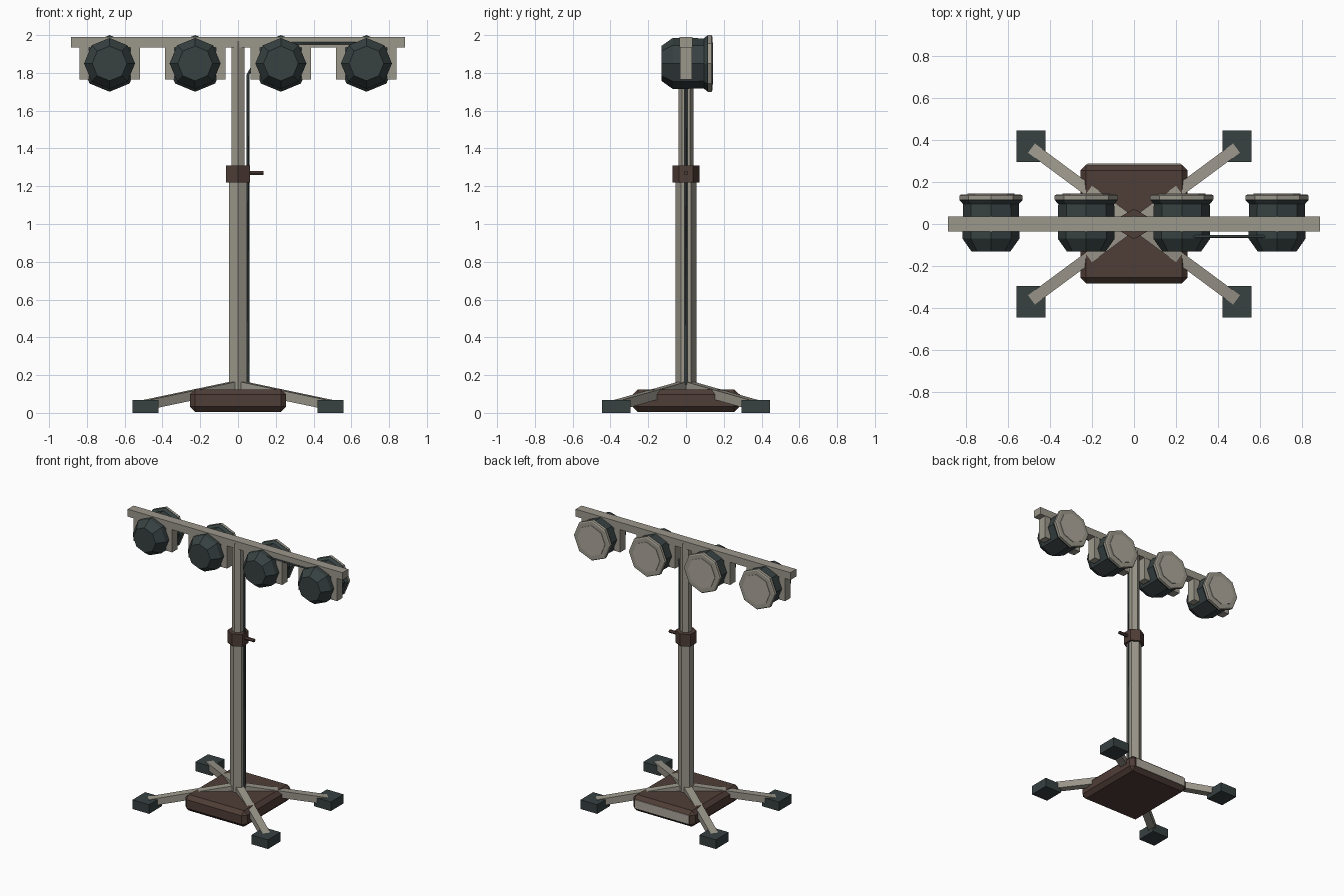
import bpy
import bmesh
from math import sin, cos, pi
from mathutils import Matrix, Vector

default = bpy.data.objects.get("Cube")
if default:
    bpy.data.objects.remove(default, do_unlink=True)


def make_material(name, rgb):
    mat = bpy.data.materials.new(name)
    mat.use_nodes = True
    colour = (*rgb, 1)
    mat.diffuse_color = colour
    mat.node_tree.nodes["Principled BSDF"].inputs["Base Color"].default_value = colour
    return mat


METAL = make_material("warm grey metal", (0.33, 0.31, 0.26))
GLASS = make_material("pale lens", (0.42, 0.39, 0.33))
DARK = make_material("dark slate", (0.038, 0.052, 0.053))
BROWN = make_material("dark brown", (0.078, 0.047, 0.038))


def finish(name, bm, mat):
    bmesh.ops.recalc_face_normals(bm, faces=bm.faces)
    mesh = bpy.data.meshes.new(name)
    bm.to_mesh(mesh)
    bm.free()
    mesh.materials.append(mat)
    obj = bpy.data.objects.new(name, mesh)
    bpy.context.collection.objects.link(obj)
    return obj


def box(name, centre, size, mat, rotation=Matrix(), bevel=0):
    bm = bmesh.new()
    matrix = Matrix.Translation(centre) @ rotation @ Matrix.Diagonal((*size, 1))
    bmesh.ops.create_cube(bm, size=1, matrix=matrix)
    if bevel:
        bmesh.ops.bevel(bm, geom=bm.edges[:], offset=bevel, segments=1, affect='EDGES')
    return finish(name, bm, mat)


def lathe(name, profile, sides, mat, matrix=Matrix()):
    """Faceted solid from (radius, height) rings along local z."""
    bm = bmesh.new()
    rings = []
    for r, h in profile:
        angles = [2 * pi * i / sides for i in range(sides)]
        rings.append([bm.verts.new(matrix @ Vector((r * sin(a), r * cos(a), h))) for a in angles])
    for low, high in zip(rings, rings[1:]):
        for i in range(sides):
            j = (i + 1) % sides
            bm.faces.new((low[i], low[j], high[j], high[i]))
    bm.faces.new(rings[0])
    bm.faces.new(rings[-1])
    return finish(name, bm, mat)


# Base block with a pale plate on the back
box("base_block", (0, 0, 0.065), (0.51, 0.566, 0.12), BROWN, bevel=0.028)
box("base_back_plate", (0, 0.283, 0.066), (0.44, 0.008, 0.066), GLASS)

# Splayed legs and foot blocks
for side, sx in (("left", 1), ("right", -1)):
    for end, sy in (("front", -1), ("back", 1)):
        start, stop = Vector((0, 0, 0.145)), Vector((0.5 * sx, 0.37 * sy, 0.04))
        span = stop - start
        turn = span.to_track_quat('X', 'Z').to_matrix().to_4x4()
        box(f"{end}_{side}_leg", (start + stop) / 2, (span.length, 0.055, 0.05), METAL, turn)
        box(f"{end}_{side}_foot", (0.49 * sx, 0.37 * sy, 0.034), (0.137, 0.15, 0.068), DARK)

# Telescopic mast, clamp collar and tightening knob
lathe("lower_mast", [(0.055, 0.1), (0.055, 1.23)], 6, METAL)
lathe("upper_mast", [(0.04, 1.2), (0.04, 1.97)], 6, METAL)
lathe("mast_collar", [(0.072, 1.22), (0.072, 1.31)], 6, BROWN)
along_x = Matrix.Translation((0, 0, 1.27)) @ Matrix.Rotation(pi / 2, 4, 'Y')
lathe("collar_knob", [(0.012, 0.05), (0.012, 0.135)], 6, BROWN, along_x)

# Crossbar
box("crossbar", (0, 0, 1.9625), (1.77, 0.07, 0.055), METAL)

# Four lamps facing the back, each hung between two brackets
for n, x in enumerate((-0.68, -0.227, 0.227, 0.68), 1):
    along_y = Matrix.Translation((x, 0, 1.85)) @ Matrix.Rotation(-pi / 2, 4, 'X')
    housing = [(0.092, -0.131), (0.135, -0.07), (0.133, 0.095), (0.149, 0.113), (0.149, 0.12)]
    lathe(f"lamp_housing_{n}", housing, 8, DARK, along_y)
    lathe(f"lamp_rim_{n}", [(0.15, 0.116), (0.15, 0.135), (0.142, 0.14)], 8, METAL, along_y)
    lathe(f"lamp_lens_{n}", [(0.112, 0.13), (0.112, 0.144)], 8, GLASS, along_y)
    for side, s in (("left", 1), ("right", -1)):
        box(f"lamp_bracket_{n}_{side}", (x + s * 0.135, 0, 1.855), (0.05, 0.066, 0.18), METAL)

# Power cable up the mast and across to the end lamp
path = [(0.053, 0, 0.15), (0.053, 0, 1.79), (0.08, -0.02, 1.84),
        (0.25, -0.06, 1.957), (0.62, -0.06, 1.957), (0.66, -0.05, 1.9)]
curve = bpy.data.curves.new("power_cable", 'CURVE')
curve.dimensions = '3D'
curve.bevel_depth = 0.007
curve.bevel_resolution = 0
curve.use_fill_caps = True
spline = curve.splines.new('POLY')
spline.points.add(len(path) - 1)
for point, co in zip(spline.points, path):
    point.co = (*co, 1)
curve.materials.append(DARK)
bpy.context.collection.objects.link(bpy.data.objects.new("power_cable", curve))
